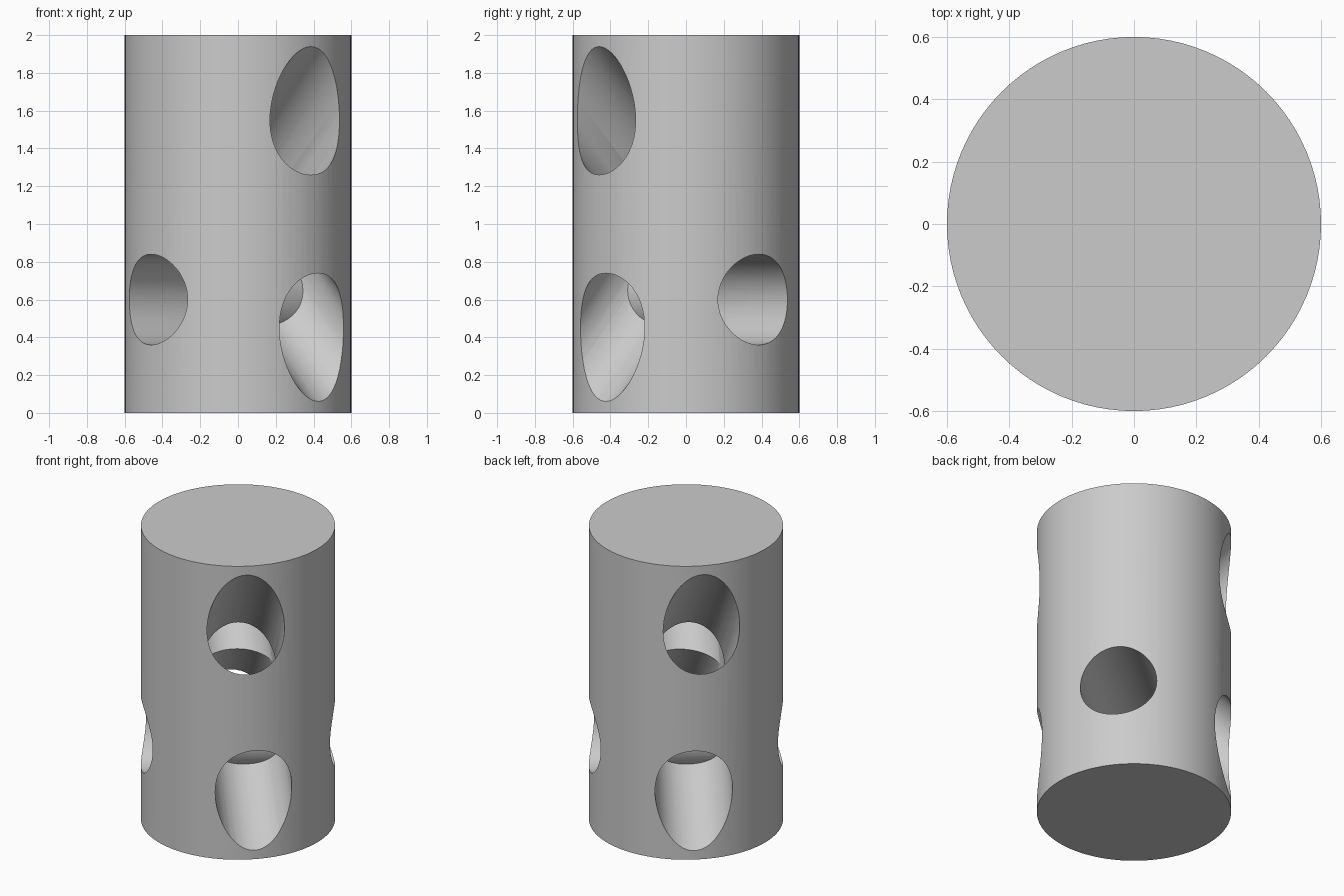
import bpy
from math import radians, sin, cos
from mathutils import Vector

if "Cube" in bpy.data.objects:
    bpy.data.objects.remove(bpy.data.objects["Cube"], do_unlink=True)

HOLE_RADIUS = 0.24

# Single grey finish
grey = bpy.data.materials.new("grey")
colour = (0.6, 0.6, 0.6, 1)
grey.diffuse_color = colour
grey.use_nodes = True
grey.node_tree.nodes["Principled BSDF"].inputs["Base Color"].default_value = colour


def rod(name, radius, length, sides, centre, direction=(0, 0, 1)):
    turn = Vector(direction).to_track_quat('Z', 'Y').to_euler()
    bpy.ops.mesh.primitive_cylinder_add(vertices=sides, radius=radius, depth=length,
                                        location=centre, rotation=turn)
    obj = bpy.context.object
    obj.name = name
    obj.data.materials.append(grey)
    return obj


def drill(body, name, height, azimuth, elevation):
    a, e = radians(azimuth), radians(elevation)
    axis = (cos(a) * cos(e), sin(a) * cos(e), sin(e))
    cutter = rod(name, HOLE_RADIUS, 4, 64, (0, 0, height), axis)
    cutter.hide_render = True
    bpy.context.view_layer.objects.active = body
    cut = body.modifiers.new(name, 'BOOLEAN')
    cut.operation = 'DIFFERENCE'
    cut.solver = 'EXACT'
    cut.object = cutter
    bpy.ops.object.modifier_apply(modifier=cut.name)
    bpy.data.objects.remove(cutter, do_unlink=True)


# Solid cylinder body
body = rod("drilled_cylinder", 0.6, 2, 96, (0, 0, 1))

# Two crossing slanted bores and one level bore
drill(body, "slanted_bore_front", 1.0, -50, 45)
drill(body, "slanted_bore_back", 1.0, 135, 45)
drill(body, "level_bore", 0.6, 40, 0)

# Smooth walls, sharp rims
bpy.ops.object.select_all(action='DESELECT')
body.select_set(True)
bpy.context.view_layer.objects.active = body
bpy.ops.object.shade_smooth_by_angle(angle=radians(25))
